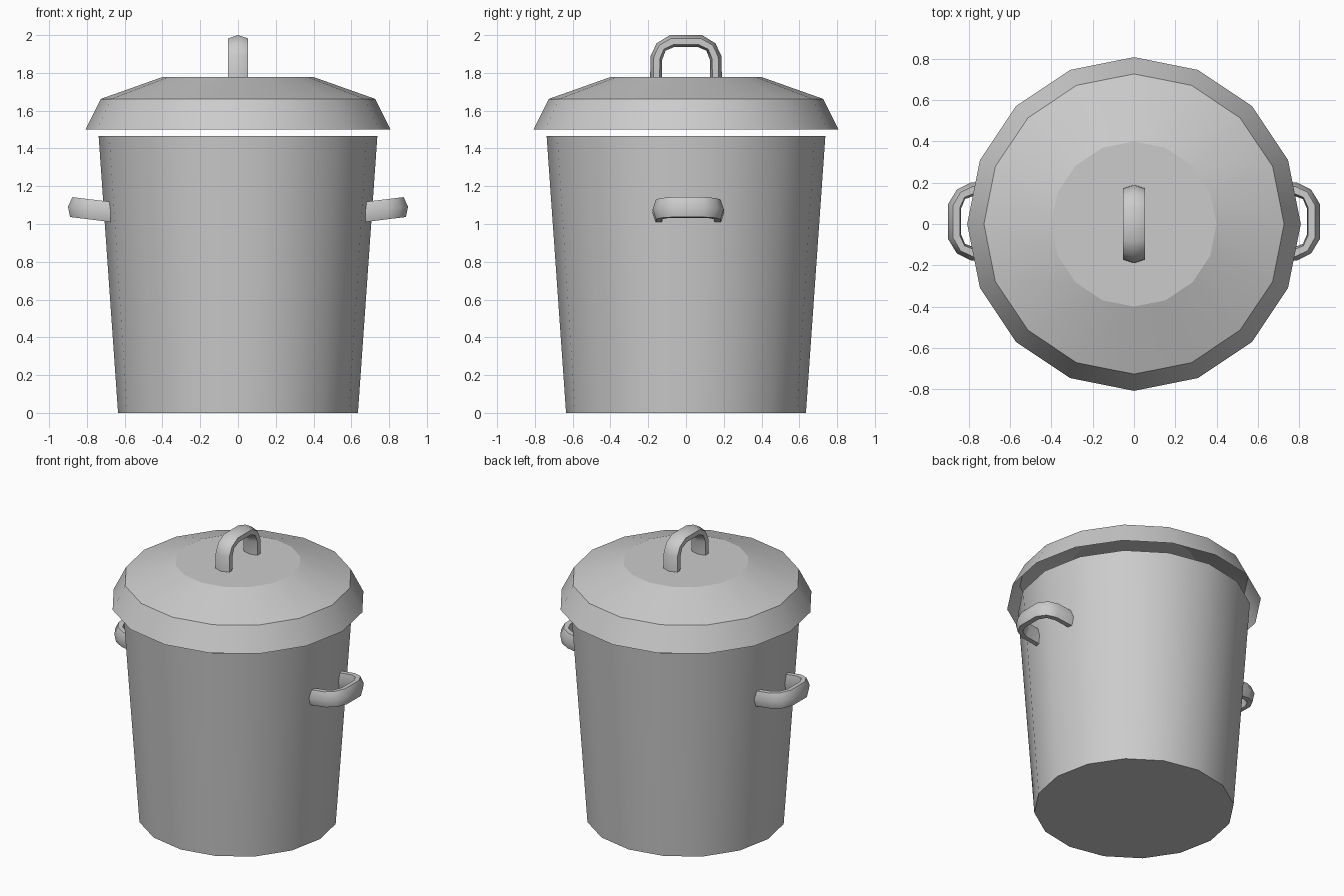
import bpy, bmesh, math
from mathutils import Matrix

if "Cube" in bpy.data.objects:
    bpy.data.objects.remove(bpy.data.objects["Cube"])

SIDES = 16


def make_object(name, bm):
    mesh = bpy.data.meshes.new(name)
    bmesh.ops.recalc_face_normals(bm, faces=bm.faces)
    bm.to_mesh(mesh)
    bm.free()
    obj = bpy.data.objects.new(name, mesh)
    bpy.context.collection.objects.link(obj)
    return obj


def turned_shell(name, profile, cap_ring):
    """Sixteen-sided shell from (radius, z) rings, one ring closed, rings kept sharp."""
    bm = bmesh.new()
    rings = [[bm.verts.new((r * math.cos(a), r * math.sin(a), z))
              for a in (2 * math.pi * i / SIDES for i in range(SIDES))]
             for r, z in profile]
    for low, high in zip(rings, rings[1:]):
        for i in range(SIDES):
            j = (i + 1) % SIDES
            bm.faces.new((low[i], low[j], high[j], high[i])).smooth = True
    bm.faces.new(rings[cap_ring])
    for e in bm.edges:
        e.smooth = abs(e.verts[0].co.z - e.verts[1].co.z) > 1e-4
    return make_object(name, bm)


# Handle arch: outer and inner half paths (sideways, outwards), mirrored to a full arch
OUTER = [(.19, -.02), (.188, .11), (.155, .177), (.085, .22)]
INNER = [(.127, -.02), (.126, .09), (.108, .138), (.062, .157)]
# Cross-section: half width, and fraction of the way from outer to inner path
SECTION = [(0, 0), (.053, .28), (.053, .8), (0, 1), (-.053, .8), (-.053, .28)]


def handle(name, matrix):
    full = lambda half: half + [(-s, h) for s, h in reversed(half)]
    bm = bmesh.new()
    loops = []
    for o, i in zip(full(OUTER), full(INNER)):
        loops.append([bm.verts.new((w, o[0] + (i[0] - o[0]) * t, o[1] + (i[1] - o[1]) * t))
                      for w, t in SECTION])
    n = len(SECTION)
    for a, b in zip(loops, loops[1:]):
        for k in range(n):
            m = (k + 1) % n
            bm.faces.new((a[k], a[m], b[m], b[k]))
    bm.faces.new(loops[0])
    bm.faces.new(loops[-1])
    bm.transform(matrix)
    obj = make_object(name, bm)
    bpy.ops.object.select_all(action='DESELECT')
    obj.select_set(True)
    bpy.context.view_layer.objects.active = obj
    bpy.ops.object.shade_smooth_by_angle(angle=math.radians(46))


# Tapered bin and floating lid
turned_shell("bin_body", [(.635, 0), (.738, 1.467)], 0)
turned_shell("lid", [(.808, 1.5), (.727, 1.662), (.4, 1.778)], 2)

# Lid handle, and two side handles tilted slightly upwards
handle("lid_handle", Matrix.Translation((0, 0, 1.78)))
for side, label in ((1, "right"), (-1, "left")):
    tilt = Matrix.Rotation(side * math.radians(83), 4, 'Y')
    handle(label + "_handle", Matrix.Translation((side * .682, .012, 1.065)) @ tilt)
